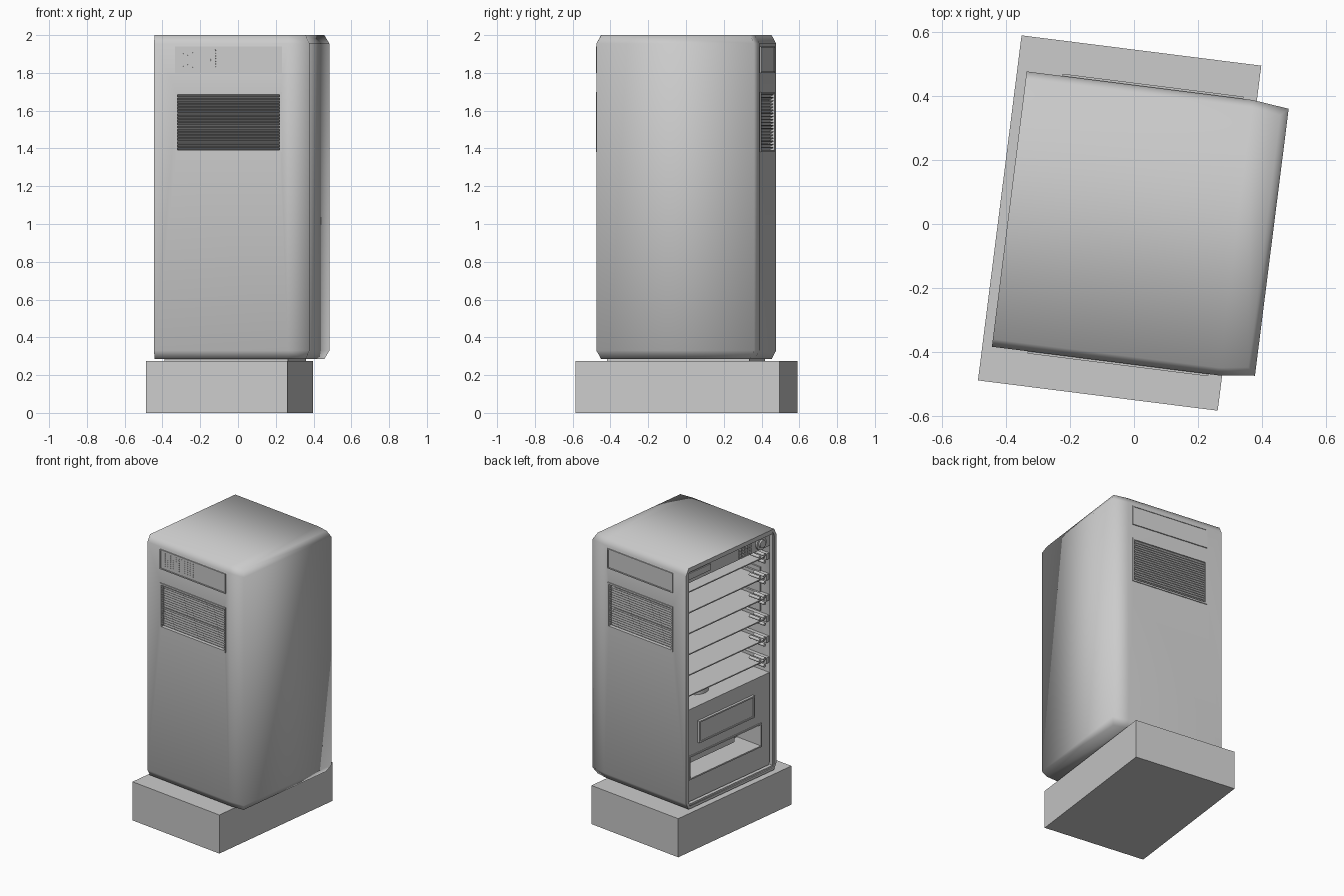
import bpy, bmesh
from math import radians, pi
from mathutils import Matrix

if "Cube" in bpy.data.objects:
    bpy.data.objects.remove(bpy.data.objects["Cube"])

# The whole machine is turned slightly about z
TURN = Matrix.Translation((-0.045, 0.003, 0)) @ Matrix.Rotation(radians(-7.2), 4, 'Z')


def finish(name, bm, smooth=None):
    bmesh.ops.recalc_face_normals(bm, faces=bm.faces[:])
    me = bpy.data.meshes.new(name)
    bm.to_mesh(me)
    bm.free()
    ob = bpy.data.objects.new(name, me)
    bpy.context.collection.objects.link(ob)
    ob.matrix_world = TURN
    if smooth:
        shade(ob, smooth)
    return ob


def select(ob):
    bpy.ops.object.select_all(action='DESELECT')
    ob.select_set(True)
    bpy.context.view_layer.objects.active = ob


def shade(ob, angle):
    select(ob)
    bpy.ops.object.shade_smooth_by_angle(angle=radians(angle))


def add_box(bm, x0, x1, y0, y1, z0, z1, tilt=0):
    m = (Matrix.Translation(((x0 + x1) / 2, (y0 + y1) / 2, (z0 + z1) / 2))
         @ Matrix.Rotation(tilt, 4, 'X')
         @ Matrix.Diagonal((abs(x1 - x0), abs(y1 - y0), abs(z1 - z0), 1)))
    bmesh.ops.create_cube(bm, size=1, matrix=m)


def boxes(name, *dims):
    bm = bmesh.new()
    for d in dims:
        add_box(bm, *d)
    return finish(name, bm)


def add_cyl(bm, loc, r, depth, axis, n=16):
    rot = {'X': Matrix.Rotation(pi / 2, 4, 'Y'), 'Y': Matrix.Rotation(pi / 2, 4, 'X'),
           'Z': Matrix.Identity(4)}[axis]
    bmesh.ops.create_cone(bm, cap_ends=True, segments=n, radius1=r, radius2=r, depth=depth,
                          matrix=Matrix.Translation(loc) @ rot)


def frame_dims(a, b, c0, c1, z0, z1, w, axis):
    # four bars around a rectangle, lying on a side (axis y) or the open front (axis x)
    bars = [(a, b, z0, z0 + w), (a, b, z1 - w, z1), (a, a + w, z0 + w, z1 - w), (b - w, b, z0 + w, z1 - w)]
    if axis == 'y':
        return [(p, q, c0, c1, r, s) for p, q, r, s in bars]
    return [(c0, c1, p, q, r, s) for p, q, r, s in bars]


def apply_mods(ob):
    select(ob)
    for m in list(ob.modifiers):
        bpy.ops.object.modifier_apply(modifier=m.name)


# Base
boxes("base", (-0.378, 0.378, -0.544, 0.544, 0, 0.275))
boxes("mounting_plate", (-0.30, 0.36, -0.38, 0.38, 0.27, 0.295))

# Cabinet shell: lofted rings, open at -x, chamfered top and bottom
XF, XB, PX, GX = -0.348, 0.48, -0.235, 0.335
bm = bmesh.new()
rings = []
for z, i in ((0.285, 0.024), (0.33, 0), (1.955, 0), (2.0, 0.024)):
    half = [(XF, 0.434 - i), (0.365, 0.434 - i), (XB - i, 0.421 - i)]
    pts = half + [(x, -y) for x, y in reversed(half)]
    rings.append([bm.verts.new((x, y, z)) for x, y in pts])
for lo, hi in zip(rings, rings[1:]):
    for k in range(5):
        bm.faces.new((lo[k], lo[k + 1], hi[k + 1], hi[k]))
for r in (rings[0], rings[-1]):
    for k in range(2):
        bm.faces.new((r[k], r[k + 1], r[4 - k], r[5 - k]))
shell = finish("cabinet_shell", bm)
sol = shell.modifiers.new("wall", 'SOLIDIFY')
sol.thickness, sol.offset = 0.022, -1
cutter = boxes("vent_cutter", (PX + 0.012, GX - 0.012, -0.6, 0.6, 1.392, 1.688))
cutter.hide_render = True
cut = shell.modifiers.new("vents", 'BOOLEAN')
cut.object, cut.operation, cut.solver = cutter, 'DIFFERENCE', 'EXACT'
apply_mods(shell)
bpy.data.objects.remove(cutter)
shade(shell, 88)

# Side panels and louvred vents, mirrored on both sides
for side, s in (("right", -1), ("left", 1)):
    boxes(f"{side}_vent_frame", *frame_dims(PX, GX, s * 0.425, s * 0.440, 1.38, 1.70, 0.012, 'y'))
    bm = bmesh.new()
    n = 18
    for k in range(n):
        z = 1.392 + (k + 0.5) * 0.296 / n
        add_box(bm, PX + 0.01, GX - 0.01, s * 0.412, s * 0.436, z - 0.002, z + 0.002, s * radians(32))
    finish(f"{side}_vent_slats", bm)
    boxes(f"{side}_vent_backing", (PX, GX, s * 0.398, s * 0.408, 1.385, 1.695))
    boxes(f"{side}_upper_panel", (PX, GX, s * 0.425, s * 0.437, 1.80, 1.94))
    boxes(f"{side}_upper_panel_rim", *frame_dims(PX, GX, s * 0.43, s * 0.441, 1.80, 1.94, 0.008, 'y'))

# Speaker dots on the right panel
bm = bmesh.new()
for i in range(11):
    for j in range(7):
        add_cyl(bm, (-0.193 + i * 0.0245, -0.4375, 1.832 + j * 0.0145), 0.004, 0.003, 'Y', 6)
finish("speaker_dots", bm)

# Open front: header with keypad and dial
F = XF + 0.03
boxes("header_panel", (F, F + 0.06, -0.41, 0.41, 1.875, 1.975))
boxes("header_strip", (F - 0.006, F, 0.17, 0.39, 1.90, 1.945))
bm = bmesh.new()
for i in range(4):
    for j in range(4):
        y, z = -0.10 - i * 0.031, 1.888 + j * 0.022
        add_box(bm, F - 0.008, F, y - 0.023, y, z, z + 0.016)
finish("keypad", bm)
bm = bmesh.new()
add_cyl(bm, (F - 0.006, -0.31, 1.925), 0.046, 0.014, 'X', 24)
add_cyl(bm, (F - 0.018, -0.31, 1.925), 0.028, 0.016, 'X', 24)
finish("dial", bm, 40)
boxes("front_rim", *frame_dims(-0.413, 0.413, XF + 0.004, XF + 0.03, 0.306, 1.979, 0.012, 'x'))

# Six shelves with side rails and holder rods
for k in range(6):
    z = 1.785 - k * 0.148
    boxes(f"shelf_{k + 1}", (F + 0.03, 0.32, -0.41, 0.41, z, z + 0.008))
    rails = []
    for s in (-1, 1):
        rails.append((F + 0.015, 0.30, s * 0.385, s * 0.412, z - 0.012, z + 0.03))
    boxes(f"shelf_rails_{k + 1}", *rails)
    bm = bmesh.new()
    for y, dz in ((-0.36, 0.035), (-0.315, 0.035), (-0.36, -0.015)):
        add_cyl(bm, (F + 0.05, y, z + dz), 0.011, 0.09, 'X', 10)
    finish(f"holder_rods_{k + 1}", bm, 40)
boxes("inner_back", (0.32, 0.335, -0.41, 0.41, 0.31, 1.975))

# Lower dispenser unit with a deep slot
M = F + 0.01
boxes("dispenser_body",
      (M, 0.32, -0.41, 0.41, 0.625, 0.965), (M, 0.32, -0.41, 0.41, 0.31, 0.475),
      (M, 0.32, 0.355, 0.41, 0.475, 0.625), (M, 0.32, -0.41, -0.32, 0.475, 0.625),
      (M + 0.2, 0.32, -0.32, 0.355, 0.475, 0.625))
boxes("dispenser_panel", (M - 0.012, M, -0.24, 0.27, 0.715, 0.85))
boxes("dispenser_panel_rim", *frame_dims(-0.25, 0.28, M - 0.018, M, 0.705, 0.86, 0.01, 'x'))
boxes("slot_rim", *frame_dims(-0.33, 0.365, M - 0.006, M, 0.465, 0.635, 0.01, 'x'))
boxes("slot_flap", (M + 0.05, M + 0.06, -0.13, 0.355, 0.55, 0.625))
bm = bmesh.new()
add_cyl(bm, (-0.12, 0.10, 0.985), 0.09, 0.05, 'Z', 24)
finish("drum", bm, 40)
